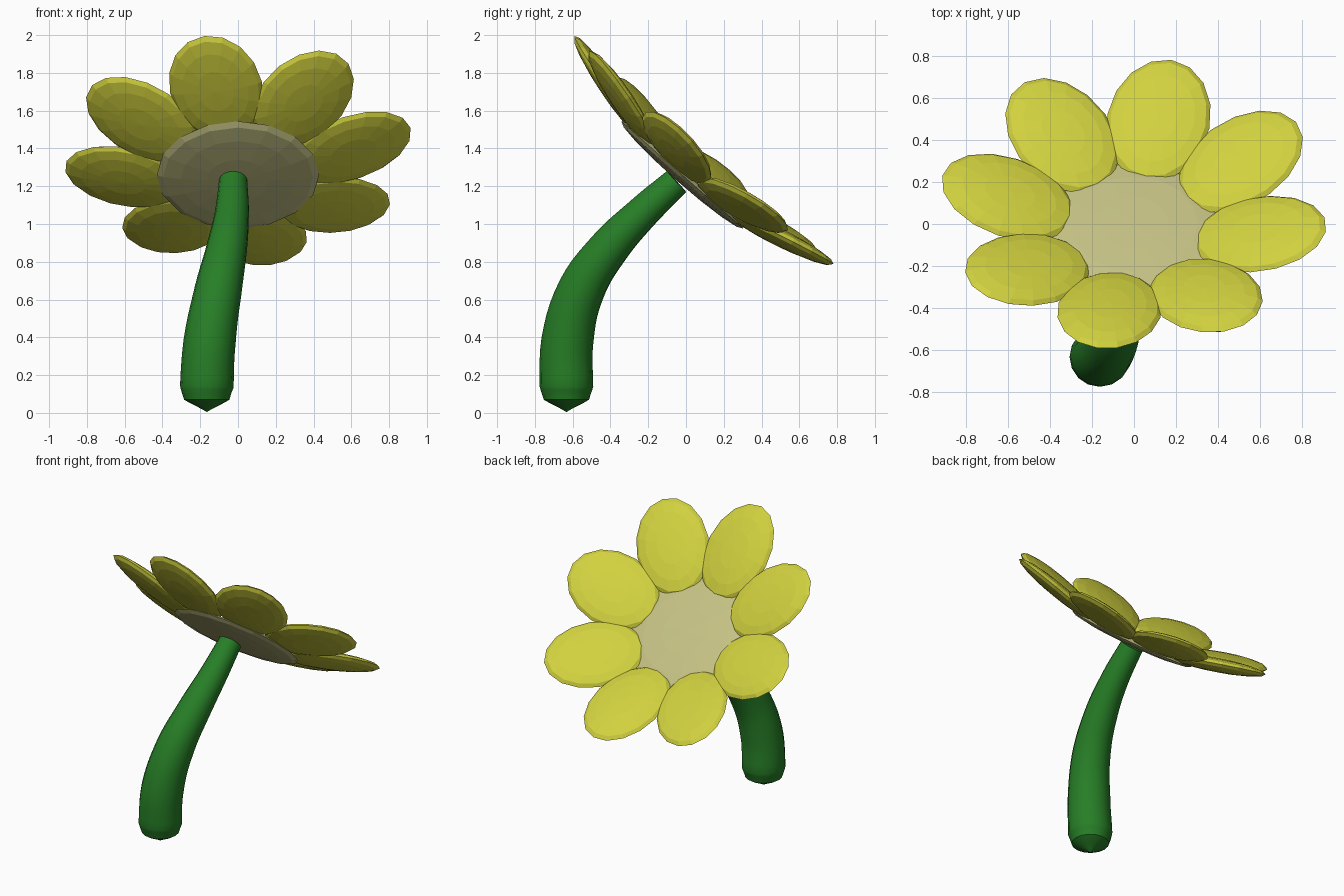
import bpy
from math import radians, cos, sin
from mathutils import Matrix, Vector

if "Cube" in bpy.data.objects:
    bpy.data.objects.remove(bpy.data.objects["Cube"])


def material(name, rgb):
    m = bpy.data.materials.new(name)
    m.diffuse_color = (*rgb, 1)
    m.use_nodes = True
    m.node_tree.nodes["Principled BSDF"].inputs["Base Color"].default_value = m.diffuse_color
    return m


yellow = material("petal_yellow", (0.64, 0.64, 0.05))
beige = material("centre_beige", (0.55, 0.53, 0.23))
green = material("stem_green", (0.02, 0.21, 0.02))

# Flower head frame: tilted back, facing +y and up
normal = Vector((0, 0.66, 0.75)).normalized()
x_axis = Vector((1, 0, 0))
y_axis = normal.cross(x_axis)
head = Matrix.Translation((0, -0.02, 1.26)) @ Matrix((x_axis, y_axis, normal)).transposed().to_4x4()


def flat_ellipsoid(name, matrix, size, mat):
    bpy.ops.mesh.primitive_uv_sphere_add(segments=16, ring_count=8, radius=1)
    ob = bpy.context.object
    ob.name = name
    ob.data.transform(matrix @ Matrix.Diagonal((*size, 1)))
    ob.data.materials.append(mat)
    return ob


# Flower centre
flat_ellipsoid("flower_centre", head, (0.43, 0.43, 0.042), beige)

# Eight petals, rising outwards into a shallow dish
for i in range(8):
    spin = Matrix.Rotation(radians(-11 + 45 * i), 4, 'Z')
    place = Matrix.Translation((0.612, 0, 0.09)) @ Matrix.Rotation(radians(-15), 4, 'Y')
    flat_ellipsoid(f"petal_{i + 1}", head @ spin @ place, (0.33, 0.247, 0.045), yellow)

# Stem: tapered tube along a bent path (x, y, z, radius)
path = [(-0.165, -0.633, 0.005, 0.001), (-0.165, -0.633, 0.07, 0.12), (-0.165, -0.633, 0.14, 0.142),
        (-0.15, -0.628, 0.38, 0.138), (-0.105, -0.555, 0.65, 0.125), (-0.06, -0.41, 0.87, 0.108),
        (-0.032, -0.23, 1.06, 0.09), (-0.025, -0.05, 1.225, 0.076)]
curve = bpy.data.curves.new("stem", 'CURVE')
curve.dimensions = '3D'
curve.bevel_depth = 1
curve.bevel_resolution = 6
curve.resolution_u = 5
curve.use_fill_caps = True
spline = curve.splines.new('BEZIER')
spline.bezier_points.add(len(path) - 1)
for p, (x, y, z, r) in zip(spline.bezier_points, path):
    p.co = (x, y, z)
    p.radius = r
    p.handle_left_type = p.handle_right_type = 'AUTO'
stem = bpy.data.objects.new("stem", curve)
bpy.context.collection.objects.link(stem)
curve.materials.append(green)
bpy.ops.object.select_all(action='DESELECT')
stem.select_set(True)
bpy.context.view_layer.objects.active = stem
bpy.ops.object.convert(target='MESH')
bpy.ops.object.shade_smooth_by_angle(angle=radians(30))
